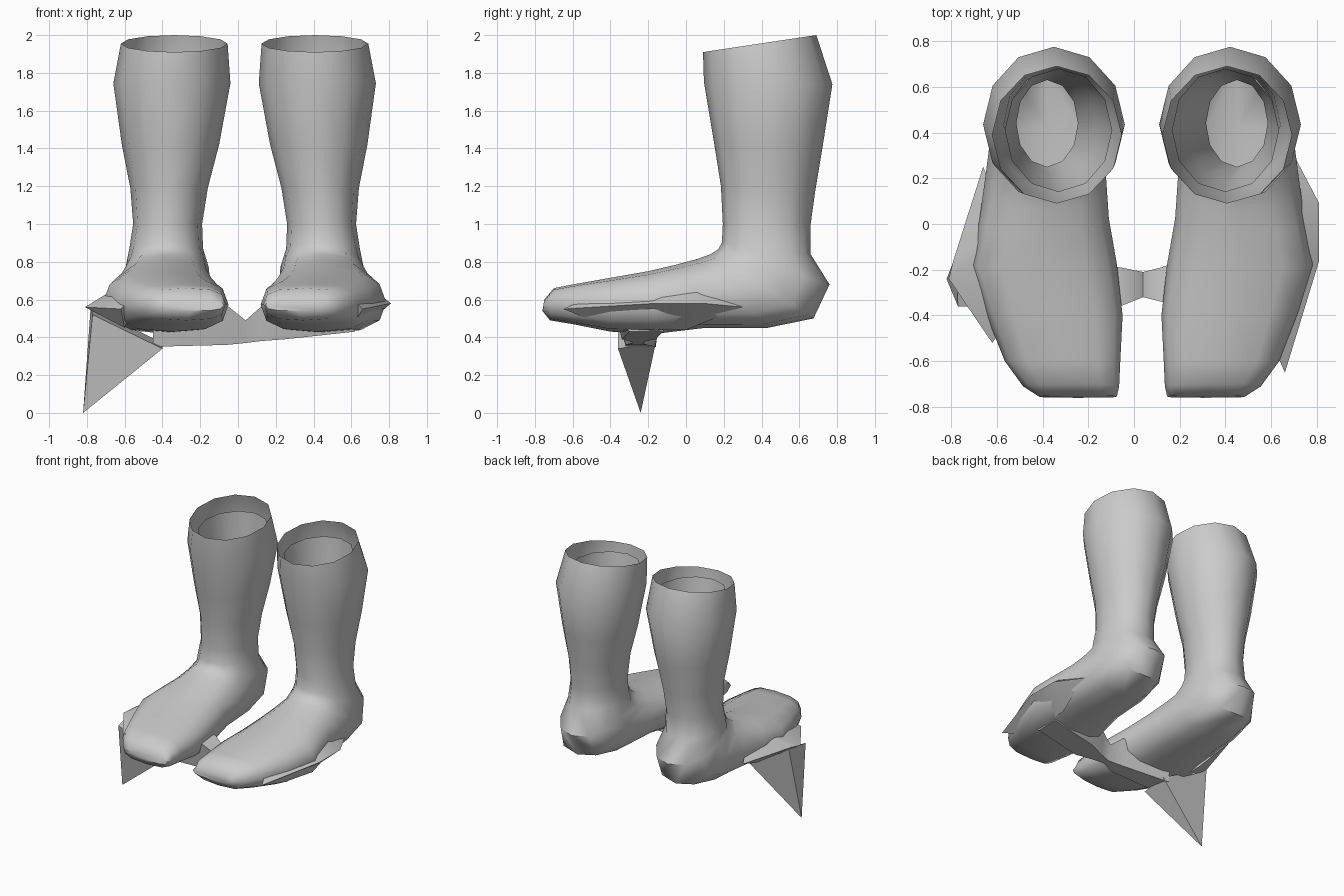
import bpy, bmesh, math
from mathutils import Vector

cube = bpy.data.objects.get("Cube")
if cube:
    bpy.data.objects.remove(cube)

grey = bpy.data.materials.new("light grey")
grey.use_nodes = True
grey.diffuse_color = (0.6, 0.6, 0.6, 1)
grey.node_tree.nodes["Principled BSDF"].inputs["Base Color"].default_value = (0.6, 0.6, 0.6, 1)

SIDES = 12
MIDDLE = 0.035  # plane halfway between the boots


def finish(name, bm, angle=50, recalc=True):
    if recalc:
        bmesh.ops.recalc_face_normals(bm, faces=bm.faces)
    mesh = bpy.data.meshes.new(name)
    bm.to_mesh(mesh)
    bm.free()
    mesh.materials.append(grey)
    ob = bpy.data.objects.new(name, mesh)
    bpy.context.collection.objects.link(ob)
    bpy.ops.object.select_all(action="DESELECT")
    ob.select_set(True)
    bpy.context.view_layer.objects.active = ob
    bpy.ops.object.shade_smooth_by_angle(angle=math.radians(angle))
    return ob


def loft(bm, rings, cap_end=False, cap_start=False):
    rows = [[bm.verts.new(p) for p in ring] for ring in rings]
    for a, b in zip(rows, rows[1:]):
        for i in range(len(a)):
            j = (i + 1) % len(a)
            bm.faces.new((a[i], a[j], b[j], b[i]))
    if cap_end:
        bm.faces.new(rows[-1])
    if cap_start:
        bm.faces.new(rows[0])


def ring(side, front, back, inner, outer, power):
    """Rounded section between a front and a back profile point."""
    f, b = Vector((0, *front)), Vector((0, *back))
    points = []
    for i in range(SIDES):
        a = 2 * math.pi * i / SIDES
        c, s = math.cos(a), math.sin(a)
        c = math.copysign(abs(c) ** power, c)
        s = math.copysign(abs(s) ** power, s)
        p = (f + b) / 2 + (f - b) / 2 * c
        p.x = MIDDLE + side * ((inner + outer) / 2 + (outer - inner) / 2 * s)
        points.append(p)
    return points


def hull(name, points):
    bm = bmesh.new()
    for p in points:
        bm.verts.new(p)
    bmesh.ops.convex_hull(bm, input=bm.verts[:])
    return finish(name, bm, 30)


# Boot sections: front point, back point, inner and outer width, roundness
BOOT = [
    ((.09, 1.91), (.69, 2.0), .09, .655, 1),
    ((.095, 1.75), (.775, 1.74), .075, .695, 1),
    ((.15, 1.42), (.725, 1.42), .135, .65, 1),
    ((.185, 1.2), (.685, 1.18), .195, .605, 1),
    ((.195, 1.0), (.66, 1.0), .225, .59, .95),
    ((.19, .9), (.66, .84), .22, .61, .9),
    ((.17, .865), (.76, .68), .19, .63, .9),
    ((.13, .84), (.675, .5), .18, .66, .8),
    ((.06, .815), (.43, .45), .16, .68, .8),
    ((-.05, .785), (.1, .45), .145, .71, .8),
    ((-.2, .75), (-.15, .42), .11, .75, .8),
    ((-.4, .715), (-.4, .43), .085, .68, .75),
    ((-.6, .68), (-.6, .47), .095, .6, .7),
    ((-.7, .66), (-.72, .49), .1, .52, .7),
    ((-.75, .6), (-.76, .54), .11, .45, .7),
]
# Inner lining of the shaft
LINING = [
    ((.14, 1.86), (.68, 1.88), .13, .6, 1),
    ((.19, 1.45), (.67, 1.45), .19, .57, 1),
    ((.25, 1.15), (.63, 1.15), .28, .55, 1),
    ((.25, .95), (.63, .95), .28, .55, 1),
]

for side, label in ((1, "left"), (-1, "right")):
    bm = bmesh.new()
    loft(bm, [ring(side, *s) for s in BOOT], cap_end=True)
    finish(label + "_boot", bm)
    bm = bmesh.new()
    loft(bm, [ring(side, *s) for s in LINING])
    finish(label + "_lining", bm)

# Bridge joining the soles: x, front y, back y, bottom z, top z
bridge = [
    (-.45, -.36, -.14, .35, .5),
    (-.06, -.36, -.19, .36, .57),
    (.04, -.32, -.21, .37, .49),
    (.12, -.34, -.19, .38, .56),
    (.25, -.38, -.14, .39, .55),
    (.62, -.34, -.1, .43, .5),
]
bm = bmesh.new()
loft(bm, [[(x, y0 + .04, z0), (x, y1 - .02, z0), (x, y1, z1), (x, y0, z1)]
          for x, y0, y1, z0, z1 in bridge], True, True)
finish("sole_bridge", bm)

# Ragged flares on the outer sides
hull("left_flare", [(.7, .3, .56), (.81, .09, .58), (.81, -.16, .58), (.66, -.65, .55),
                    (.6, 0, .74), (.65, 0, .44), (.55, -.4, .66), (.6, -.4, .45)])
hull("right_flare", [(-.66, .25, .56), (-.79, -.16, .57), (-.81, -.24, .56), (-.62, -.52, .55),
                     (-.55, 0, .72), (-.6, 0, .46), (-.5, -.35, .68), (-.6, -.4, .45)])

# Shard hanging below the outer right sole
hull("right_sole_spike", [(-.78, -.14, .56), (-.77, -.36, .52), (-.4, -.36, .34),
                          (-.4, -.16, .37), (-.82, -.24, 0)])
